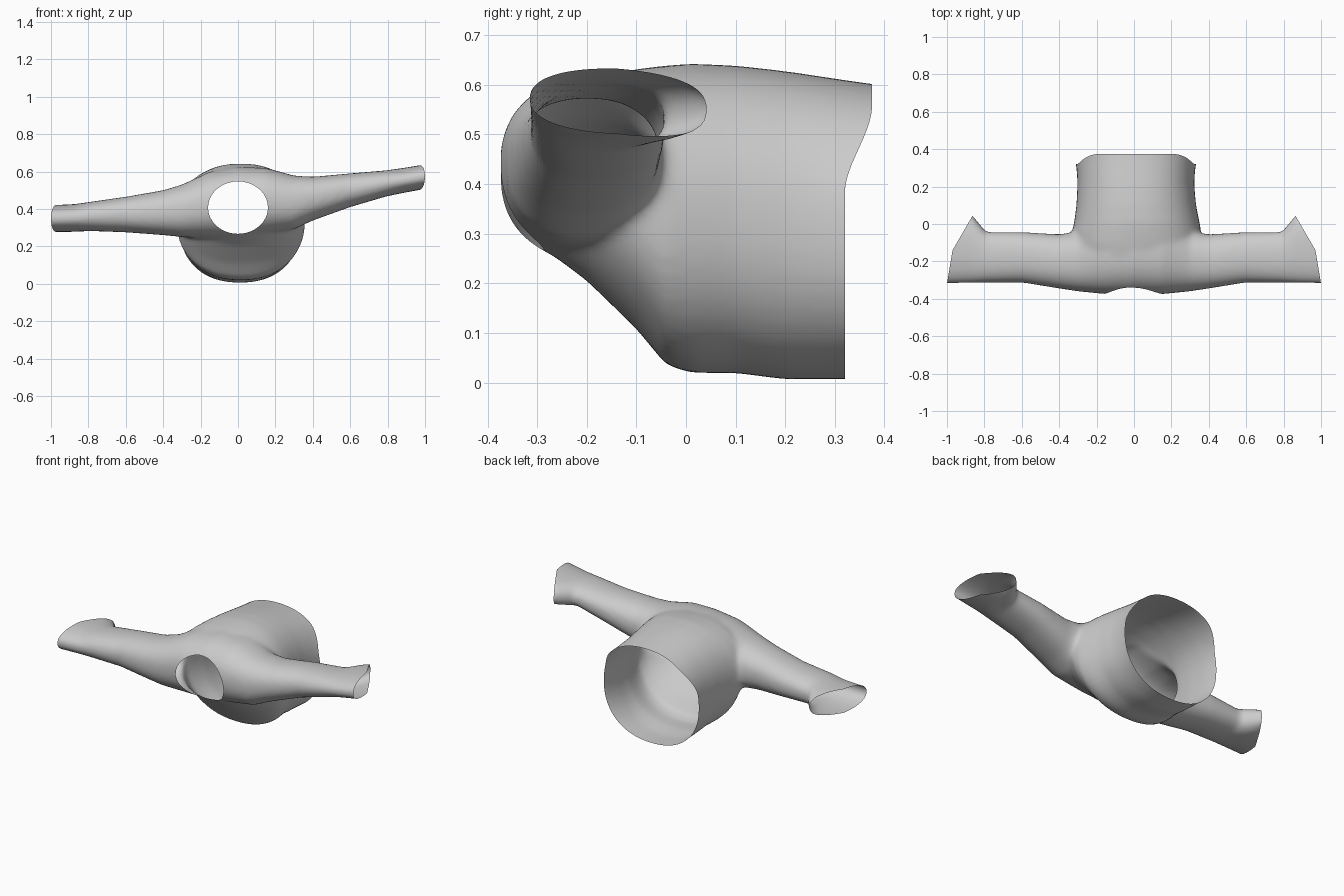
import bpy, bmesh
from math import sin, cos, pi
from mathutils import Vector

if "Cube" in bpy.data.objects:
    bpy.data.objects.remove(bpy.data.objects["Cube"])

SIDES = 48


def power(v, n):
    return (abs(v) ** (2 / n)) * (1 if v >= 0 else -1)


def loft(bm, rings, place, n):
    """Closed tube through superellipse rings (pos, centre a, centre z, radius a, radius z)."""
    loops = []
    for p, ca, cz, ra, rz in rings:
        loops.append([bm.verts.new(place(p, ca + ra * power(cos(t), n), cz + rz * power(sin(t), n)))
                      for t in (2 * pi * i / SIDES for i in range(SIDES))])
    for a, b in zip(loops, loops[1:]):
        for i in range(SIDES):
            j = (i + 1) % SIDES
            bm.faces.new((a[i], a[j], b[j], b[i]))
    bm.faces.new(loops[0])
    bm.faces.new(loops[-1])


def make_object(name, bm):
    bmesh.ops.recalc_face_normals(bm, faces=bm.faces)
    mesh = bpy.data.meshes.new(name)
    bm.to_mesh(mesh)
    bm.free()
    obj = bpy.data.objects.new(name, mesh)
    bpy.context.collection.objects.link(obj)
    return obj


# Torso along y, sleeves and shoulders along x
torso = [(-.30, 0, .42, .20, .14), (-.20, .01, .41, .29, .205), (-.10, .015, .37, .34, .262),
         (-.04, .015, .337, .345, .302), (.01, .015, .331, .335, .312), (.10, .012, .329, .32, .31),
         (.20, .01, .317, .313, .311), (.30, .01, .306, .313, .300), (.42, .01, .295, .318, .288)]
sleeves = [(-1.1, -.13, .345, .19, .07), (-.87, -.13, .352, .185, .074), (-.79, -.178, .36, .135, .078),
           (-.60, -.178, .37, .135, .095), (-.40, -.20, .38, .145, .12), (-.30, -.20, .39, .16, .14),
           (-.15, -.16, .42, .215, .18), (0, -.15, .43, .225, .195), (.15, -.16, .44, .215, .18),
           (.30, -.20, .435, .16, .143), (.40, -.20, .455, .145, .117), (.60, -.178, .50, .135, .09),
           (.79, -.178, .536, .135, .07), (.87, -.13, .55, .185, .067), (1.1, -.13, .59, .19, .064)]
bm = bmesh.new()
loft(bm, torso, lambda p, a, z: (a, p, z), 2.25)
loft(bm, sleeves, lambda p, a, z: (p, a, z), 2.3)
shirt = make_object("cropped_shirt", bm)

# Neck hole cutter
bm = bmesh.new()
loft(bm, [(-.6, 0, .407, .16, .14), (-.2, 0, .407, .16, .14)], lambda p, a, z: (a, p, z), 2)
cutter = make_object("neck_cutter", bm)
cutter.hide_render = True

# Fuse the tubes into one soft cloth surface and cut the neck
remesh = shirt.modifiers.new("fuse", 'REMESH')
remesh.mode = 'VOXEL'
remesh.voxel_size = .012
smooth = shirt.modifiers.new("soften", 'SMOOTH')
smooth.factor, smooth.iterations = .5, 14
cut = shirt.modifiers.new("neck", 'BOOLEAN')
cut.operation, cut.object, cut.solver = 'DIFFERENCE', cutter, 'EXACT'
deps = bpy.context.evaluated_depsgraph_get()
bm = bmesh.new()
bm.from_object(shirt, deps)
shirt.modifiers.clear()
bpy.data.objects.remove(cutter)

# Remove the pocket left in the neck so that it is open
pocket = []
for f in bm.faces:
    c = f.calc_center_median()
    if c.y < -.15 and (c.x / .16) ** 2 + ((c.z - .407) / .14) ** 2 < 1.002:
        pocket.append(f)
bmesh.ops.delete(bm, geom=pocket, context='FACES')

# Open the hem and both slanted cuffs
planes = [((0, .32, 0), (0, 1, 0))]
for s in (-1, 1):
    planes += [((s, -.32, 0), (s * .18, .03, 0)), ((s * .97, -.14, 0), (s * .19, .11, 0))]
for co, no in planes:
    bmesh.ops.bisect_plane(bm, geom=bm.verts[:] + bm.edges[:] + bm.faces[:],
                           plane_co=co, plane_no=Vector(no).normalized(), clear_outer=True)

# Hem dips further back along the top, and flares a little at the sides
for v in bm.verts:
    if v.co.y > .2:
        k = (v.co.y - .2) / .12
        t = min(max((v.co.z - .38) / .18, 0), 1)
        v.co.y += .055 * k * t * t * (3 - 2 * t)
        v.co.x *= 1 + .025 * k * k
for f in bm.faces:
    f.smooth = True
bm.to_mesh(shirt.data)
bm.free()
